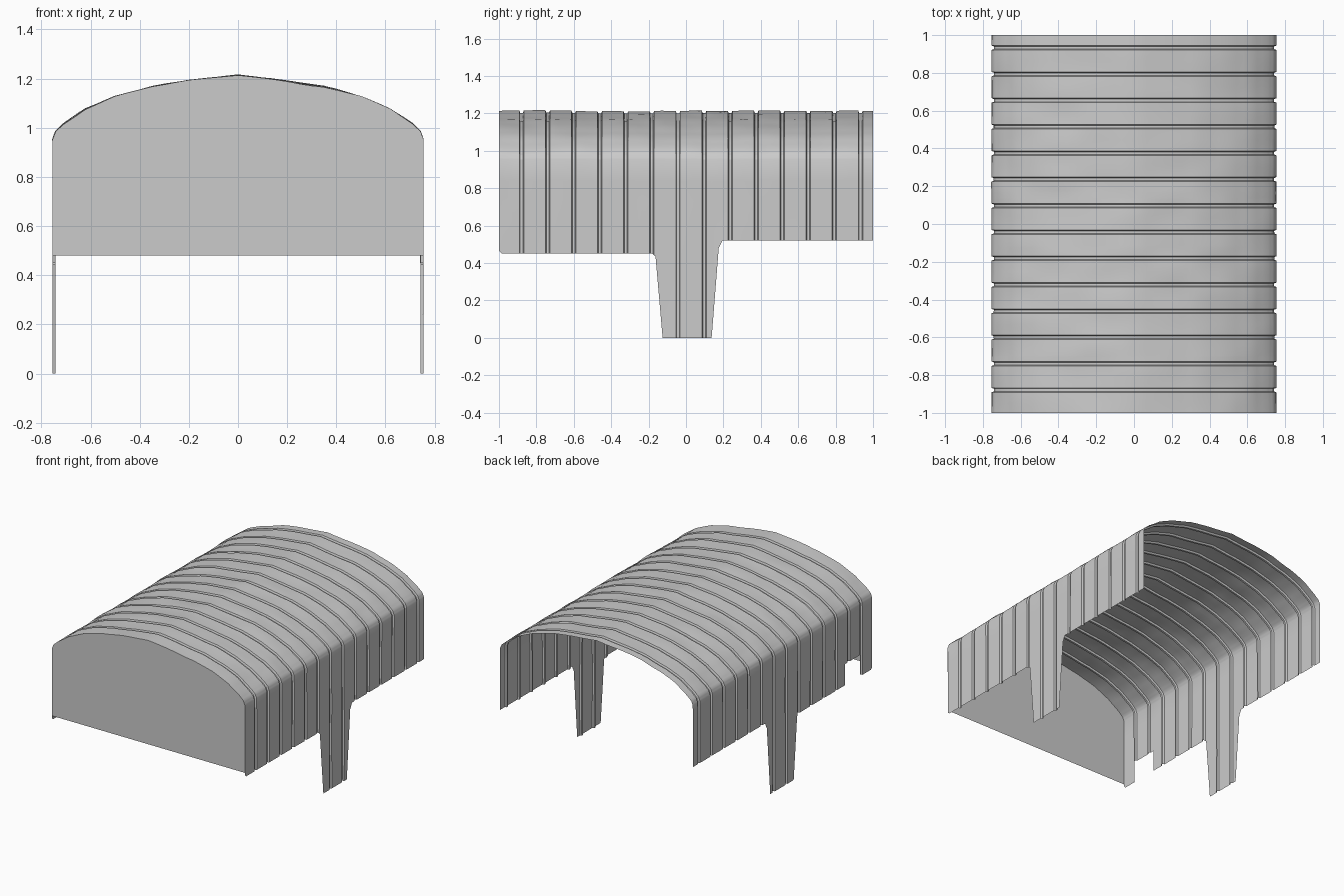
import bpy, bmesh
from mathutils import Vector, noise

cube = bpy.data.objects.get("Cube")
if cube:
    bpy.data.objects.remove(cube, do_unlink=True)

metal = bpy.data.materials.new("light grey metal")
metal.use_nodes = True
grey = (0.6, 0.6, 0.6, 1)
metal.diffuse_color = grey
metal.node_tree.nodes["Principled BSDF"].inputs["Base Color"].default_value = grey

GROOVES = [0.933 - 0.1394 * k for k in range(14)]
EAVE = 0.955
# Half of the arch, from ridge to eave (x, z)
ARCH = [(0, 1.213), (0.2, 1.19), (0.35, 1.167), (0.5, 1.125),
        (0.62, 1.075), (0.71, 1.015), (0.742, 0.985), (0.754, EAVE)]
# Lower edge of the walls along the length (y, z), including the middle leg
LEFT_EDGE = [(-1, 0.465), (-0.985, 0.45), (-0.18, 0.45), (-0.163, 0.435), (-0.125, 0),
             (0.137, 0), (0.175, 0.48), (0.195, 0.52), (1, 0.52)]
# The right wall also has a small doorway near the front
RIGHT_EDGE = LEFT_EDGE[:2] + [(-0.881, 0.45), (-0.88, 0.6), (-0.7, 0.6),
                              (-0.699, 0.45)] + LEFT_EDGE[2:]


def lerp_table(table, y):
    for (y0, z0), (y1, z1) in zip(table, table[1:]):
        if y <= y1:
            return z0 + (z1 - z0) * (y - y0) / (y1 - y0)
    return table[-1][1]


def groove_depth(y):
    gap = min(abs(y - g) for g in GROOVES)
    return 0.012 * max(0, min(1, (0.012 - gap) / 0.005))


def arch_points():
    half = []
    for (x0, z0), (x1, z1) in zip(ARCH, ARCH[1:]):
        half += [(x0 + (x1 - x0) * t / 3, z0 + (z1 - z0) * t / 3) for t in range(3)]
    half.append(ARCH[-1])
    return [(-x, z) for x, z in reversed(half[1:])] + half


def section(y):
    """Cross-section from the right lower edge over the roof to the left one."""
    def wall(edge, side):
        low = lerp_table(edge, y)
        mid = 0.62
        return [(side * 0.754, z) for z in
                (low, (low + mid) / 2, mid, 0.73, 0.84)]
    pts = wall(RIGHT_EDGE, -1) + arch_points() + wall(LEFT_EDGE, 1)[::-1]
    depth, out = groove_depth(y), []
    for i, (x, z) in enumerate(pts):
        a, b = pts[max(i - 1, 0)], pts[min(i + 1, len(pts) - 1)]
        normal = Vector((a[1] - b[1], b[0] - a[0])).normalized()
        # Slight dents in the sheet, fading out on the walls
        fade = max(0, min(1, (z - 0.9) / 0.15))
        dent = noise.noise(Vector((x * 5, y * 7, z * 3))) * (0.001 + 0.006 * fade)
        shift = dent - depth
        out.append(Vector((x - normal.x * -shift, y, z + normal.y * shift)))
    return out


def add_object(name, bm):
    mesh = bpy.data.meshes.new(name)
    bm.to_mesh(mesh)
    bm.free()
    mesh.materials.append(metal)
    obj = bpy.data.objects.new(name, mesh)
    bpy.context.collection.objects.link(obj)
    return obj


# Ribbed roof and walls
stations = {-1.0, 1.0} | {y for y, z in LEFT_EDGE + RIGHT_EDGE}
for g in GROOVES:
    stations |= {g + d for d in (-0.012, -0.007, 0.007, 0.012)}
    stations |= {g - 0.1394 * t / 4 for t in (1, 2, 3)}
stations = sorted(y for y in stations if -1 <= y <= 1)
bm = bmesh.new()
rings = [[bm.verts.new(p) for p in section(y)] for y in stations]
for r0, r1 in zip(rings, rings[1:]):
    for j in range(len(r0) - 1):
        bm.faces.new((r0[j], r0[j + 1], r1[j + 1], r1[j]))
shell = add_object("ribbed_roof_and_walls", bm)
bpy.context.view_layer.objects.active = shell
shell.select_set(True)
bpy.ops.object.shade_smooth_by_angle(angle=0.5)

# Flat front wall that closes the arch
bm = bmesh.new()
outline = [p for p in section(-1) if p.z > EAVE - 0.02]
outline = [Vector((-0.754, -1, 0.48))] + outline + [Vector((0.754, -1, 0.48))]
bm.faces.new([bm.verts.new(p) for p in reversed(outline)])
bmesh.ops.recalc_face_normals(bm, faces=bm.faces)
for face in bm.faces:
    face.normal_update()
    if face.normal.y > 0:
        face.normal_flip()
add_object("front_wall", bm)
